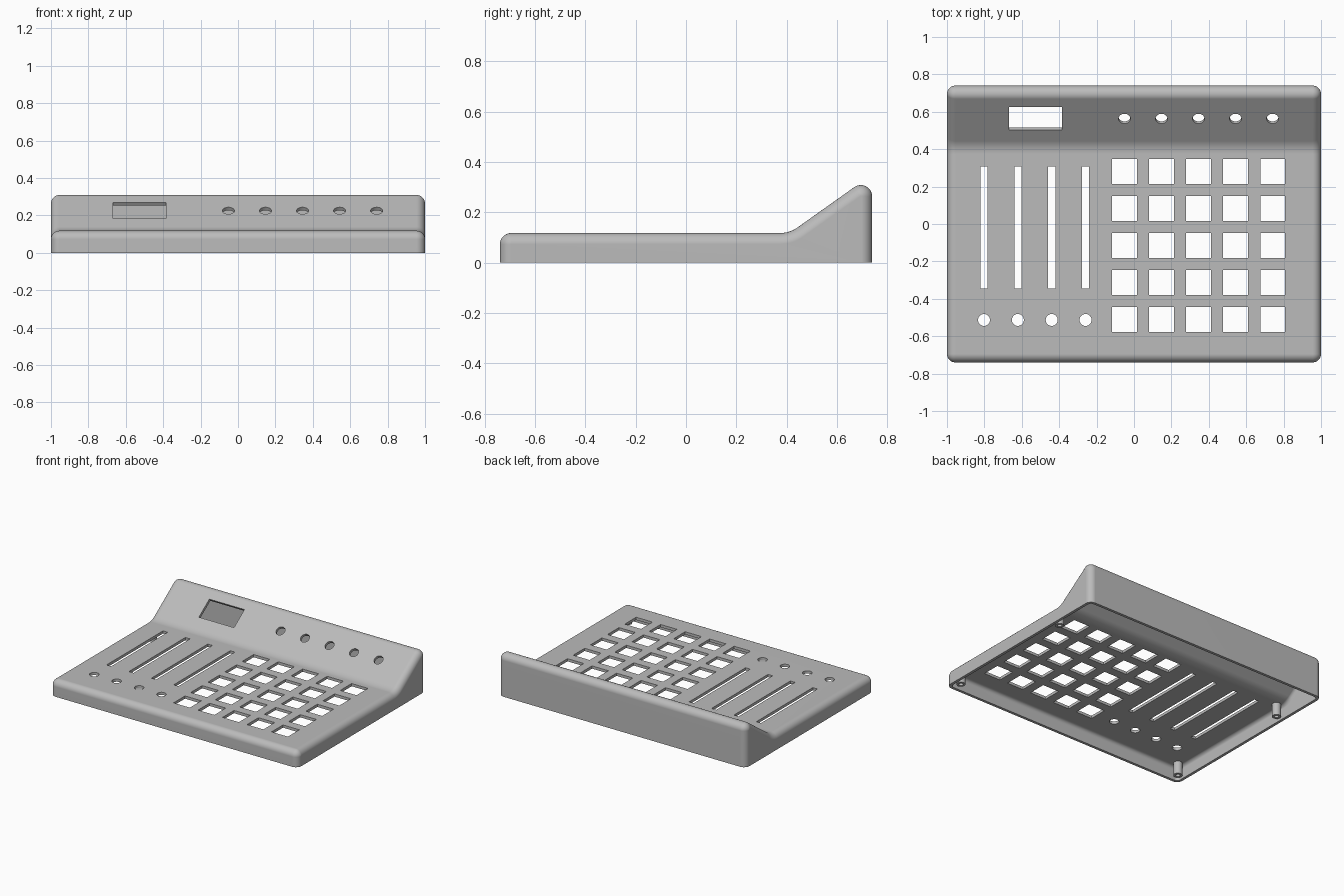
import bpy, bmesh, math
from mathutils import Vector, Matrix

if "Cube" in bpy.data.objects:
    bpy.data.objects.remove(bpy.data.objects["Cube"], do_unlink=True)

HALF_Y, DECK_Z, FOOT_Y, APEX_Z = 0.74, 0.118, 0.412, 0.351
ROUND, FOOT_ROUND, WALL = 0.045, 0.12, 0.02
TILT = math.atan2(APEX_Z - DECK_Z, HALF_Y - FOOT_Y)

grey = bpy.data.materials.new("case_grey")
grey.use_nodes = True
colour = (0.5, 0.5, 0.5, 1)
grey.diffuse_color = colour
grey.node_tree.nodes["Principled BSDF"].inputs["Base Color"].default_value = colour


def make_object(name, bm):
    bmesh.ops.recalc_face_normals(bm, faces=bm.faces)
    mesh = bpy.data.meshes.new(name)
    bm.to_mesh(mesh)
    bm.free()
    mesh.materials.append(grey)
    obj = bpy.data.objects.new(name, mesh)
    bpy.context.collection.objects.link(obj)
    return obj


def fillet(before, corner, after, radius, steps=8):
    u, v = (before - corner).normalized(), (after - corner).normalized()
    half = u.angle(v) / 2
    centre = corner + (u + v).normalized() * radius / math.sin(half)
    reach = radius / math.tan(half)
    a = (corner + u * reach - centre).normalized()
    b = (corner + v * reach - centre).normalized()
    return [centre + radius * a.slerp(b, i / steps) for i in range(steps + 1)]


def side_profile(inset, base):
    """Side outline shrunk by inset, with every corner rounded."""
    y, z = HALF_Y - inset, DECK_Z - inset
    foot_y = FOOT_Y + inset * math.tan(TILT / 2)
    apex_z = z + (y - foot_y) * math.tan(TILT)
    pts = [Vector((0, *p)) for p in
           ((-y, base), (-y, z), (foot_y, z), (y, apex_z), (y, base))]
    radii = (ROUND - inset, FOOT_ROUND + inset, ROUND - inset)
    outline = [pts[0]]
    for i, r in enumerate(radii, 1):
        outline += fillet(pts[i - 1], pts[i], pts[i + 1], r)
    return outline + [pts[-1]]


def rounded_wedge(name, offset, base, steps=7):
    """Loft of side outlines, shrinking towards each end to round the edges."""
    bm = bmesh.new()
    r = ROUND - offset
    angles = [math.radians(88) * i / steps for i in range(steps + 1)]
    half = [(1 - ROUND + r * math.sin(a), offset + r * (1 - math.cos(a))) for a in angles]
    half[-1] = (1 - offset, half[-1][1])
    sections = [(-x, d) for x, d in reversed(half)] + half
    rings = [[bm.verts.new((x, p.y, p.z)) for p in side_profile(d, base)]
             for x, d in sections]
    n = len(rings[0])
    for a, b in zip(rings, rings[1:]):
        for i in range(n):
            j = (i + 1) % n
            bm.faces.new((a[i], a[j], b[j], b[i]))
    bm.faces.new(rings[0])
    bm.faces.new(rings[-1])
    return make_object(name, bm)


# Cutters for all panel openings
cut = bmesh.new()


def place(x, y):
    if y < FOOT_Y:
        return Matrix.Translation((x, y, DECK_Z))
    z = DECK_Z + (y - FOOT_Y) * math.tan(TILT)
    return Matrix.Translation((x, y, z)) @ Matrix.Rotation(TILT, 4, 'X')


def cut_box(x, y, width, length):
    bmesh.ops.create_cube(cut, size=1, matrix=place(x, y) @ Matrix.Diagonal((width, length, 0.12, 1)))


def cut_round(x, y, radius=0.032):
    bmesh.ops.create_cone(cut, cap_ends=True, segments=32, radius1=radius,
                          radius2=radius, depth=0.12, matrix=place(x, y))


# Key grid and the knob holes above it
for col in range(5):
    x = -0.051 + 0.198 * col
    cut_round(x, 0.563)
    for row in range(5):
        cut_box(x, -0.511 + 0.198 * row, 0.132, 0.132)

# Fader slots with a round hole below each
for i in range(4):
    x = -0.802 + 0.181 * i
    cut_box(x, -0.019, 0.038, 0.652)
    cut_round(x, -0.513)

# Display window
cut_box(-0.527, 0.564, 0.284, 0.148)

# Hollow case with an open bottom
case = rounded_wedge("case_shell", 0, 0)
cutters = [rounded_wedge("cavity_cutter", WALL, -0.1), make_object("opening_cutter", cut)]
for c in cutters:
    c.hide_render = True
    mod = case.modifiers.new(c.name, 'BOOLEAN')
    mod.operation, mod.solver, mod.object = 'DIFFERENCE', 'EXACT', c
bpy.context.view_layer.update()
shell = bpy.data.meshes.new_from_object(case.evaluated_get(bpy.context.evaluated_depsgraph_get()))
case.modifiers.clear()
case.data = shell
for c in cutters:
    bpy.data.objects.remove(c, do_unlink=True)


def screw_post(name, x, y):
    """Turned post with a blind screw hole in its lower end."""
    bm = bmesh.new()
    top, low = DECK_Z - WALL / 2, 0.006
    outline = [(0, top), (0.03, top), (0.03, low), (0.015, low), (0.015, 0.09), (0, 0.09)]
    verts = [bm.verts.new((r, 0, z)) for r, z in outline]
    edges = [bm.edges.new(pair) for pair in zip(verts, verts[1:])]
    bmesh.ops.spin(bm, geom=verts + edges, cent=(0, 0, 0), axis=(0, 0, 1),
                   angle=math.tau, steps=24)
    bmesh.ops.remove_doubles(bm, verts=bm.verts, dist=0.0001)
    bmesh.ops.translate(bm, verts=bm.verts, vec=(x, y, 0))
    return make_object(name, bm)


# Screw posts inside the case
parts = [case]
for side, x in (("left", 0.937), ("right", -0.937)):
    for end, y in (("front", -0.665), ("back", 0.35)):
        parts.append(screw_post(f"{end}_{side}_screw_post", x, y))

# Smooth shading with crisp edges
for obj in parts:
    bpy.ops.object.select_all(action='DESELECT')
    obj.select_set(True)
    bpy.context.view_layer.objects.active = obj
    bpy.ops.object.shade_smooth_by_angle(angle=math.radians(30))
weighted = case.modifiers.new("even_normals", 'WEIGHTED_NORMAL')
weighted.keep_sharp = True
